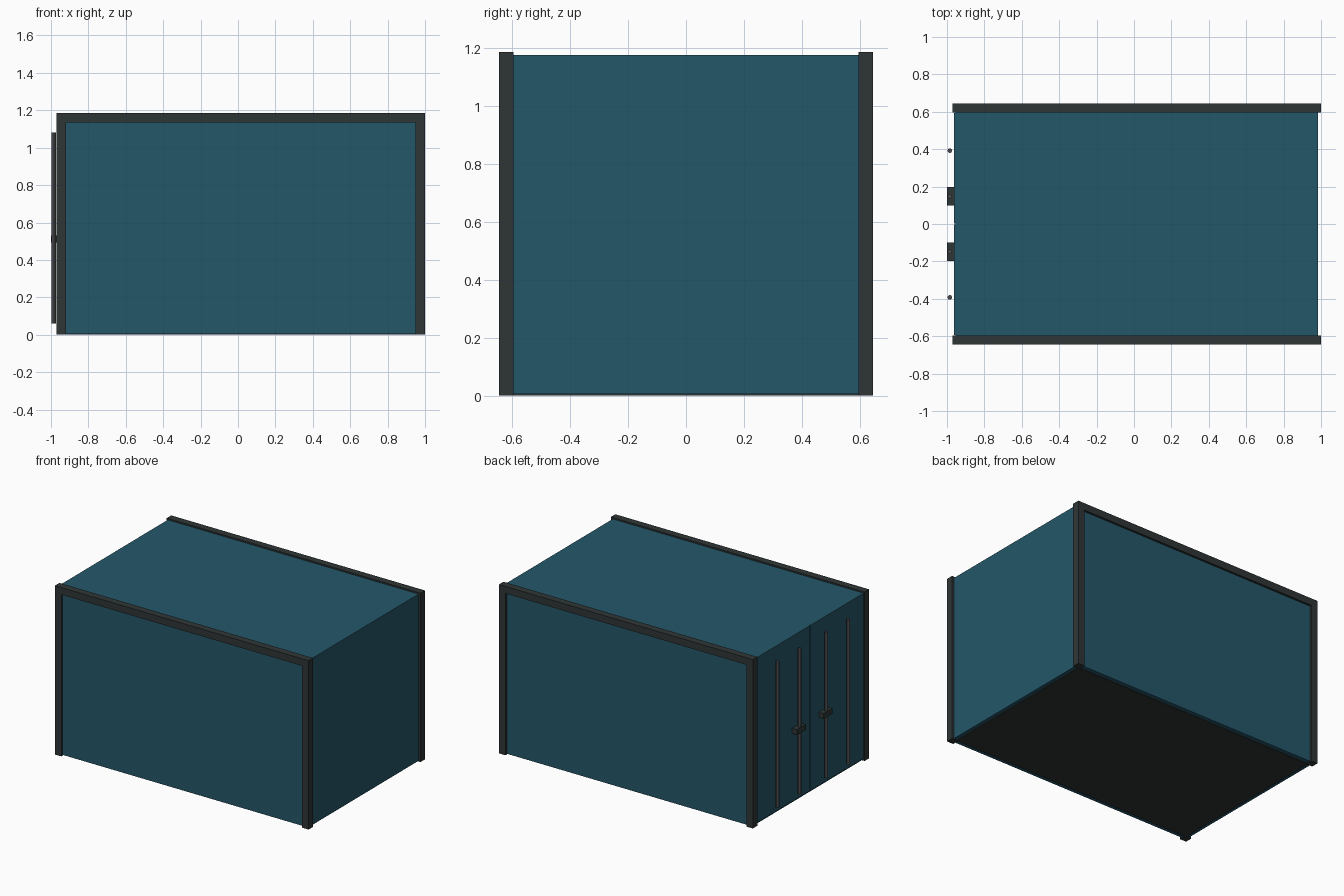
import bpy, bmesh
from mathutils import Vector

if "Cube" in bpy.data.objects:
    bpy.data.objects.remove(bpy.data.objects["Cube"])


def material(name, rgb):
    m = bpy.data.materials.new(name)
    m.diffuse_color = (*rgb, 1)
    m.use_nodes = True
    m.node_tree.nodes["Principled BSDF"].inputs["Base Color"].default_value = m.diffuse_color
    return m


teal = material("teal_paint", (0.018, 0.095, 0.144))
dark = material("dark_steel", (0.028, 0.036, 0.036))
grey = material("grey_rod", (0.07, 0.07, 0.075))


def box(name, lo, hi, mat):
    lo, hi = Vector(lo), Vector(hi)
    bm = bmesh.new()
    bmesh.ops.create_cube(bm, size=1)
    for v in bm.verts:
        v.co = (lo + hi) / 2 + v.co * (hi - lo)
    me = bpy.data.meshes.new(name)
    bm.to_mesh(me)
    bm.free()
    me.materials.append(mat)
    ob = bpy.data.objects.new(name, me)
    bpy.context.collection.objects.link(ob)
    return ob


# Container body and floor plate
box("body", (-0.955, -0.63, 0.005), (0.985, 0.63, 1.175), teal)
box("floor_plate", (-0.93, -0.60, 0.0), (0.96, 0.60, 0.006), dark)

for s, side in ((-1, "front"), (1, "back")):
    y0, y1 = sorted((s * 0.595, s * 0.645))

    # Corner posts and top rail
    box(side + "_left_post", (-0.97, y0, 0), (-0.92, y1, 1.135), dark)
    box(side + "_right_post", (0.95, y0, 0), (1.0, y1, 1.135), dark)
    box(side + "_top_rail", (-0.97, y0, 1.135), (1.0, y1, 1.185), dark)

    # Door leaf with a narrow centre seam
    d0, d1 = sorted((s * 0.004, s * 0.594))
    box(side + "_door", (-0.962, d0, 0.015), (-0.95, d1, 1.175), teal)

    # Locking rods
    for i, y in enumerate((0.148, 0.392)):
        bpy.ops.mesh.primitive_cylinder_add(
            vertices=12, radius=0.012, depth=1.02,
            location=(-0.985, s * y, 0.57))
        rod = bpy.context.object
        rod.name = f"{side}_lock_rod_{i + 1}"
        rod.data.materials.append(grey)
        bpy.ops.object.shade_smooth_by_angle()

    # Door handle
    h0, h1 = sorted((s * 0.098, s * 0.198))
    box(side + "_handle", (-1.0, h0, 0.493), (-0.96, h1, 0.53), dark)
